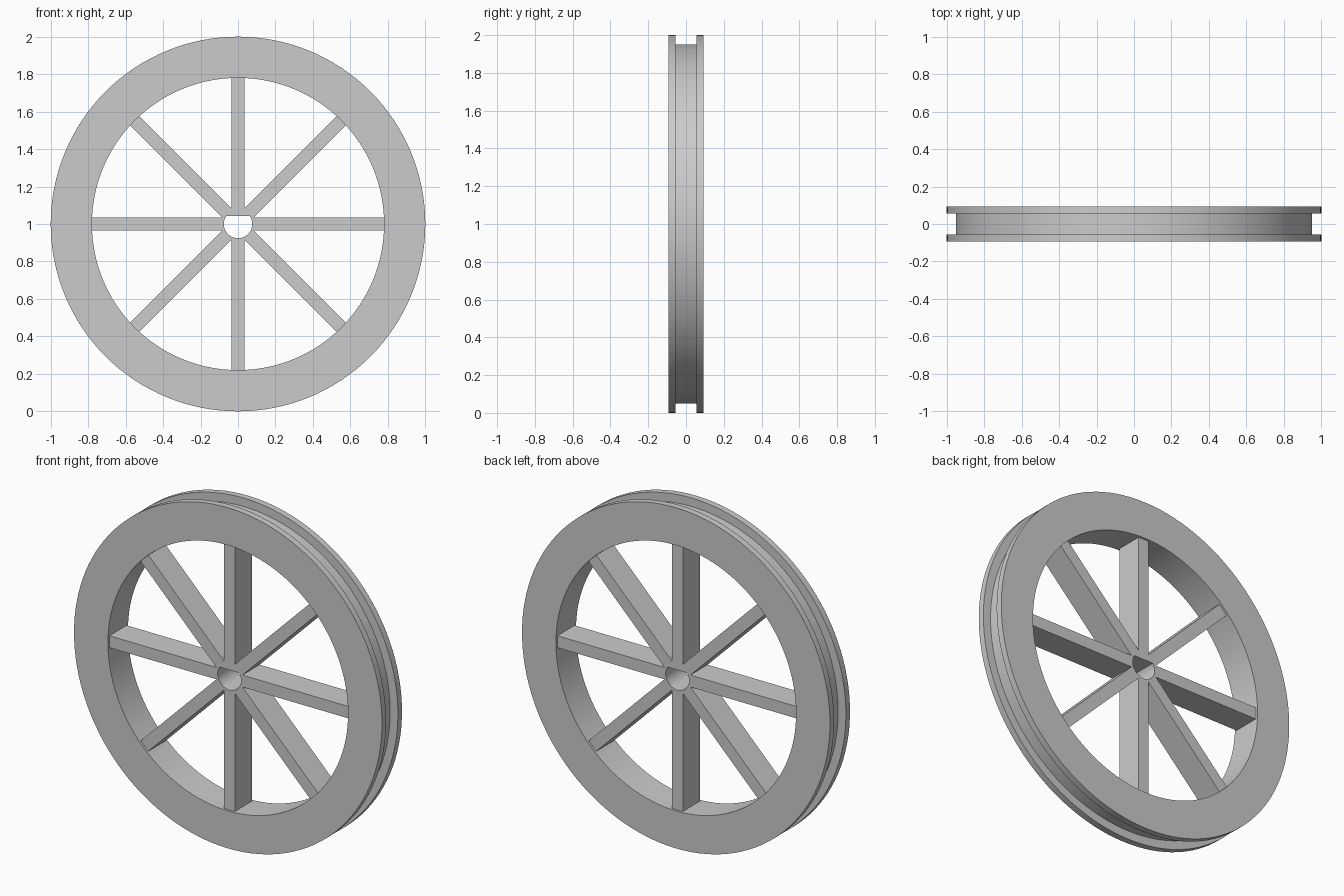
import bpy, bmesh, math
from mathutils import Vector, Matrix

cube = bpy.data.objects.get("Cube")
if cube:
    bpy.data.objects.remove(cube, do_unlink=True)

grey = bpy.data.materials.new("light_grey")
grey.use_nodes = True
grey.diffuse_color = (0.6, 0.6, 0.6, 1)
grey.node_tree.nodes["Principled BSDF"].inputs["Base Color"].default_value = (0.6, 0.6, 0.6, 1)

CENTRE = Vector((0, 0, 1))


def finish(bm, name):
    bmesh.ops.recalc_face_normals(bm, faces=bm.faces)
    mesh = bpy.data.meshes.new(name)
    bm.to_mesh(mesh)
    bm.free()
    mesh.materials.append(grey)
    obj = bpy.data.objects.new(name, mesh)
    obj.location = CENTRE
    bpy.context.collection.objects.link(obj)
    bpy.ops.object.select_all(action='DESELECT')
    obj.select_set(True)
    bpy.context.view_layer.objects.active = obj
    bpy.ops.object.shade_smooth_by_angle(angle=math.radians(30))
    return obj


def add_loop(bm, points):
    verts = [bm.verts.new(p) for p in points]
    return [bm.edges.new((v, verts[(i + 1) % len(verts)])) for i, v in enumerate(verts)]


# Rim: grooved cross-section (radius, depth) turned around the y axis
half_rim, half_groove = 0.093, 0.055
section = [(0.78, -half_rim), (1, -half_rim), (1, -half_groove), (0.95, -half_groove),
           (0.95, half_groove), (1, half_groove), (1, half_rim), (0.78, half_rim)]
bm = bmesh.new()
edges = add_loop(bm, [(r, y, 0) for r, y in section])
bmesh.ops.spin(bm, geom=edges, cent=(0, 0, 0), axis=(0, 1, 0),
               angle=math.tau, steps=128, use_merge=True)
bmesh.ops.remove_doubles(bm, verts=bm.verts, dist=1e-5)
finish(bm, "grooved_rim")

# Spokes: eight-armed star outline with a D-shaped axle hole, extruded in depth
spokes, half_width, half_depth = 8, 0.035, 0.08
notch = half_width / math.tan(math.pi / spokes)
star = []
for i in range(spokes):
    turn = Matrix.Rotation(math.tau * i / spokes, 3, 'Y')
    for x, z in ((0.785, half_width), (0.785, -half_width), (notch, -half_width)):
        star.append(turn @ Vector((x, 0, z)))

hole_radius, flat = 0.076, 0.042
start = math.asin(flat / hole_radius)
sweep = math.pi + 2 * start
steps = 40
hole = []
for i in range(steps + 1):
    a = start - sweep * i / steps
    hole.append(Vector((hole_radius * math.cos(a), 0, hole_radius * math.sin(a))))

# Keep the star's winding consistent: each arm ends at the notch before the next
star.sort(key=lambda p: math.atan2(p.z, p.x))
bm = bmesh.new()
edges = add_loop(bm, star) + add_loop(bm, hole)
bmesh.ops.triangle_fill(bm, edges=edges, use_beauty=True, normal=(0, -1, 0))
bmesh.ops.translate(bm, verts=bm.verts, vec=(0, -half_depth, 0))
front = bmesh.ops.extrude_face_region(bm, geom=bm.faces[:], use_keep_orig=True)
back = [g for g in front["geom"] if isinstance(g, bmesh.types.BMVert)]
bmesh.ops.translate(bm, verts=back, vec=(0, 2 * half_depth, 0))
finish(bm, "spokes_with_axle_hole")
